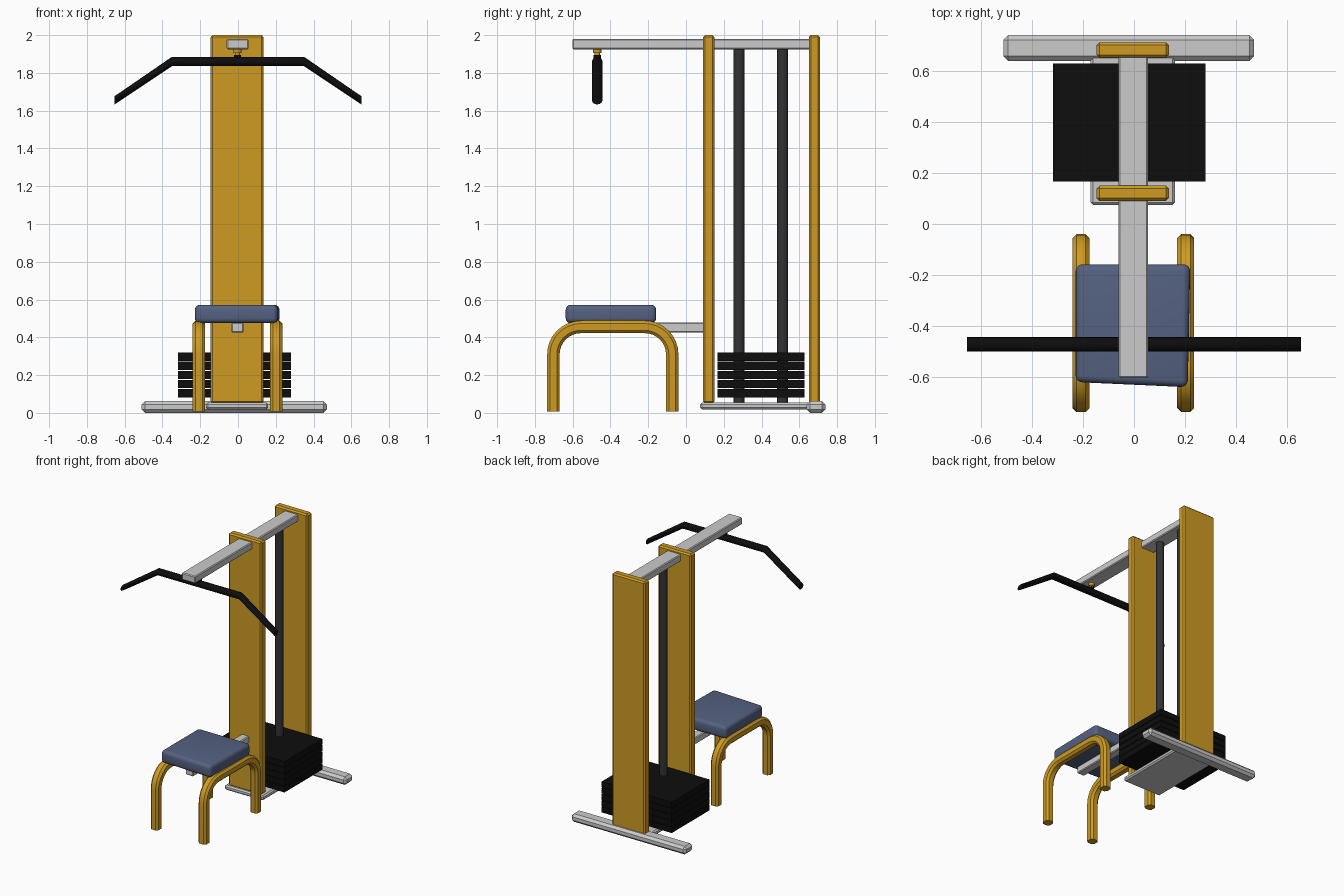
import bpy, bmesh, math
from mathutils import Vector

cube = bpy.data.objects.get("Cube")
if cube:
    bpy.data.objects.remove(cube, do_unlink=True)


def material(name, rgb):
    m = bpy.data.materials.new(name)
    m.use_nodes = True
    m.diffuse_color = (*rgb, 1)
    bsdf = next(n for n in m.node_tree.nodes if n.type == 'BSDF_PRINCIPLED')
    bsdf.inputs["Base Color"].default_value = (*rgb, 1)
    return m


GOLD = material("gold paint", (0.62, 0.33, 0.017))
SILVER = material("silver metal", (0.60, 0.60, 0.60))
BLUE = material("blue padding", (0.09, 0.12, 0.22))
BLACK = material("black rubber", (0.004, 0.004, 0.004))
STEEL = material("dark steel", (0.033, 0.033, 0.035))


def finish(name, bm, mat, angle=None):
    bmesh.ops.recalc_face_normals(bm, faces=bm.faces)
    me = bpy.data.meshes.new(name)
    bm.to_mesh(me)
    bm.free()
    me.materials.append(mat)
    ob = bpy.data.objects.new(name, me)
    bpy.context.collection.objects.link(ob)
    if angle:
        bpy.ops.object.select_all(action='DESELECT')
        ob.select_set(True)
        bpy.context.view_layer.objects.active = ob
        bpy.ops.object.shade_smooth_by_angle(angle=math.radians(angle))
    return ob


def box(name, x, y, z, mat, bevel=0.0, segments=1, skew=0.0, angle=None):
    """Box from (min, max) ranges; skew pulls the front +x corner forward."""
    bm = bmesh.new()
    bmesh.ops.create_cube(bm, size=1)
    for v in bm.verts:
        front_corner = v.co.x > 0 and v.co.y < 0
        v.co = [r[0] + (c + 0.5) * (r[1] - r[0]) for c, r in zip(v.co, (x, y, z))]
        if front_corner:
            v.co.y -= skew
            v.co.x -= skew / 2
    if bevel:
        bmesh.ops.bevel(bm, geom=bm.edges[:], offset=bevel, segments=segments,
                        profile=0.5, affect='EDGES', clamp_overlap=True)
    return finish(name, bm, mat, angle)


def cylinder(name, x, y, z, radius, mat, sides=24):
    bm = bmesh.new()
    bmesh.ops.create_cone(bm, cap_ends=True, segments=sides, radius1=radius,
                          radius2=radius, depth=z[1] - z[0])
    bmesh.ops.translate(bm, verts=bm.verts, vec=(x, y, (z[0] + z[1]) / 2))
    return finish(name, bm, mat, 40)


def sweep(name, rings, mat, angle=None):
    """Skin a list of equal-sized point rings and cap both ends."""
    bm = bmesh.new()
    rows = [[bm.verts.new(p) for p in ring] for ring in rings]
    n = len(rows[0])
    for a, b in zip(rows, rows[1:]):
        for i in range(n):
            j = (i + 1) % n
            bm.faces.new((a[i], a[j], b[j], b[i]))
    bm.faces.new(rows[0])
    bm.faces.new(rows[-1])
    return finish(name, bm, mat, angle)


# Base
box("base_plate", (-0.17, 0.16), (0.075, 0.69), (0.018, 0.055), SILVER, 0.01)
box("rear_foot_bar", (-0.51, 0.47), (0.638, 0.738), (0.0, 0.062), SILVER, 0.018)

# Uprights and top beam
for name, y in (("front_upright", 0.12), ("rear_upright", 0.68)):
    box(name, (-0.146, 0.136), (y - 0.03, y + 0.03), (0.05, 2.0), GOLD, 0.011)
box("top_beam", (-0.06, 0.055), (-0.602, 0.67), (1.925, 1.98), SILVER, 0.006)

# Guide rods and weight stack
for name, y in (("front_guide_rod", 0.28), ("rear_guide_rod", 0.512)):
    cylinder(name, -0.005, y, (0.05, 1.93), 0.029, STEEL)
for i in range(5):
    z = 0.082 + i * 0.0485
    box(f"weight_plate_{i + 1}", (-0.317, 0.28), (0.167, 0.627), (z, z + 0.044), BLACK)

# Bench legs: chamfered square tube bent into an arch
HALF, CUT = 0.033, 0.015
SECTION = [(HALF, HALF - CUT), (HALF - CUT, HALF), (CUT - HALF, HALF), (-HALF, HALF - CUT),
           (-HALF, CUT - HALF), (CUT - HALF, -HALF), (HALF - CUT, -HALF), (HALF, CUT - HALF)]
Y0, Y1, TOP, RAD = -0.702, -0.073, 0.455, 0.145


def arch_rings(x):
    path = [(Y0, 0.008, math.pi)]
    for cy, start in ((Y0 + RAD, math.pi), (Y1 - RAD, math.pi / 2)):
        for k in range(9):
            a = start - k * math.pi / 16
            path.append((cy + RAD * math.cos(a), TOP - RAD + RAD * math.sin(a), a))
    path.append((Y1, 0.008, 0.0))
    return [[(x + u, y + v * math.cos(a), z + v * math.sin(a)) for u, v in SECTION]
            for y, z, a in path]


for name, x in (("right_bench_leg", -0.207), ("left_bench_leg", 0.202)):
    sweep(name, arch_rings(x), GOLD, 30)

# Bench rail and seat cushion
box("bench_rail", (-0.035, 0.03), (-0.59, 0.1), (0.425, 0.478), SILVER, 0.006)
box("seat_cushion", (-0.228, 0.22), (-0.618, -0.158), (0.475, 0.572), BLUE, 0.026, 4,
    skew=0.02, angle=50)

# Pull-down bar and its hanger
BAR_Y = -0.47
bar_rings = []
for x, z, r in ((-0.653, 1.655, 0.022), (-0.35, 1.86, 0.025),
                (0.35, 1.86, 0.025), (0.653, 1.655, 0.022)):
    bar_rings.append([Vector((x, BAR_Y + 0.028 * math.cos(a), z + r * math.sin(a)))
                      for a in (math.radians(22.5 + 30 * k) for k in range(12))])
sweep("pull_bar", bar_rings, BLACK, 35)
cylinder("hanger_cap", -0.003, BAR_Y, (1.905, 1.93), 0.022, GOLD)
cylinder("hanger_neck", -0.003, BAR_Y, (1.89, 1.908), 0.014, GOLD)
cylinder("hanger_collar", -0.003, BAR_Y, (1.87, 1.896), 0.019, BLACK)
